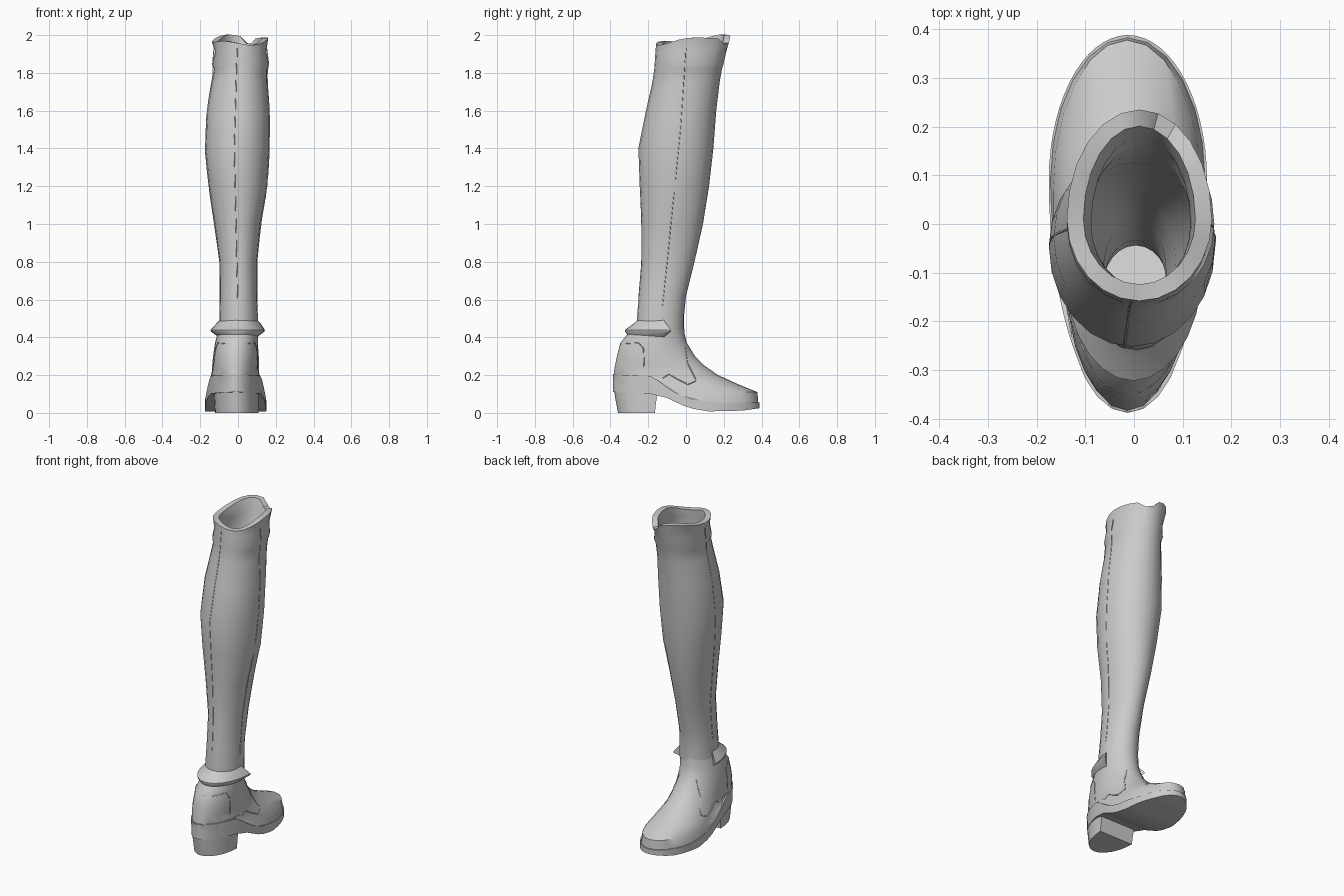
import bpy, bmesh, math
from math import pi, sin, cos
from mathutils import Vector
from mathutils.bvhtree import BVHTree

cube = bpy.data.objects.get("Cube")
if cube:
    bpy.data.objects.remove(cube)

grey = bpy.data.materials.new("grey_leather")
grey.use_nodes = True
GREY = (0.6, 0.6, 0.6, 1)
grey.diffuse_color = GREY
grey.node_tree.nodes["Principled BSDF"].inputs["Base Color"].default_value = GREY
SIDES = 24


def interp(points, v):
    """Piecewise linear lookup in a sorted list of pairs."""
    if v <= points[0][0]:
        return points[0][1]
    for (a, fa), (b, fb) in zip(points, points[1:]):
        if v <= b:
            return fa + (fb - fa) * (v - a) / (b - a)
    return points[-1][1]


def ring(z, y0, yc, y1, x0, x1, start=0, arc=2 * pi, count=SIDES):
    """Egg-shaped ring: y0 back, yc widest place, y1 front, x0 and x1 sides."""
    pts = []
    steps = count if arc > 6 else count - 1
    xm, hw = (x0 + x1) / 2, (x1 - x0) / 2
    for i in range(count):
        a = start + arc * i / steps
        depth = y1 - yc if sin(a) > 0 else yc - y0
        pts.append(Vector((xm + hw * cos(a), yc + depth * sin(a), z)))
    return pts


def loft(name, rings, closed=True, caps=False, end_caps=False):
    """Skin a list of rings; returns a search tree of the surface."""
    bm = bmesh.new()
    rows = [[bm.verts.new(p) for p in r] for r in rings]
    n = len(rows[0])
    for lo, hi in zip(rows, rows[1:]):
        for i in range(n if closed else n - 1):
            j = (i + 1) % n
            bm.faces.new((lo[i], lo[j], hi[j], hi[i]))
    if caps:
        bm.faces.new(rows[0])
        bm.faces.new(rows[-1])
    if end_caps:
        bm.faces.new([r[0] for r in rows])
        bm.faces.new([r[-1] for r in rows])
    bmesh.ops.remove_doubles(bm, verts=bm.verts, dist=0.001)
    bmesh.ops.recalc_face_normals(bm, faces=bm.faces)
    mesh = bpy.data.meshes.new(name)
    bm.to_mesh(mesh)
    tree = BVHTree.FromBMesh(bm)
    bm.free()
    mesh.materials.append(grey)
    obj = bpy.data.objects.new(name, mesh)
    bpy.context.collection.objects.link(obj)
    bpy.ops.object.select_all(action='DESELECT')
    obj.select_set(True)
    bpy.context.view_layer.objects.active = obj
    bpy.ops.object.shade_smooth_by_angle(angle=math.radians(38))
    return tree


def seam(name, tree, path, direction, subdiv=6):
    """Thin stitched bead, projected onto a surface along a direction."""
    d, pts = Vector(direction), []
    for a, b in zip(path, path[1:]):
        for k in range(subdiv):
            p = Vector(a).lerp(Vector(b), k / subdiv)
            hit = tree.ray_cast(p - d, d)[0]
            if hit:
                pts.append(hit)
    if len(pts) < 2:
        return
    curve = bpy.data.curves.new(name, 'CURVE')
    curve.dimensions = '3D'
    curve.bevel_depth = 0.0025
    curve.bevel_resolution = 0
    line = curve.splines.new('POLY')
    line.points.add(len(pts) - 1)
    for sp, p in zip(line.points, pts):
        sp.co = (*p, 1)
    curve.materials.append(grey)
    bpy.context.collection.objects.link(bpy.data.objects.new(name, curve))


# Shaft: outer skin up, wavy rim, inner lining down
shaft_sizes = [
    (0.44, -0.26, -0.13, -0.01, -0.100, 0.105),
    (0.52, -0.258, -0.13, -0.01, -0.098, 0.105),
    (0.62, -0.25, -0.12, 0.0, -0.095, 0.10),
    (0.80, -0.235, -0.10, 0.045, -0.097, 0.10),
    (1.00, -0.235, -0.08, 0.09, -0.125, 0.12),
    (1.20, -0.245, -0.06, 0.122, -0.155, 0.155),
    (1.40, -0.252, -0.045, 0.145, -0.175, 0.167),
    (1.60, -0.212, -0.03, 0.16, -0.165, 0.167),
    (1.75, -0.178, -0.01, 0.178, -0.14, 0.155),
    (1.82, -0.168, 0.0, 0.19, -0.128, 0.155),
    (1.845, -0.166, 0.0, 0.198, -0.138, 0.165),
    (1.91, -0.162, 0.0, 0.213, -0.122, 0.15),
    (1.975, -0.158, 0.01, 0.235, -0.138, 0.16),
]


def wave(pts):
    """Ragged upper edge with a notch on the front left."""
    for i, p in enumerate(pts):
        a = 2 * pi * i / SIDES
        p.z += 0.02 * sin(a) + 0.01 * cos(3 * a)
        if i in (4, 5):
            p.z -= 0.03
    return pts


def shrink(s, t):
    z, y0, yc, y1, x0, x1 = s
    return (z, y0 + t, yc, y1 - t, x0 + t, x1 - t)


outer = [ring(*s) for s in shaft_sizes]
inner = [ring(*shrink(s, 0.034)) for s in reversed(shaft_sizes[1:])]
wave(outer[-1])
wave(inner[0])
shaft_tree = loft("shaft", outer + inner)

# Flared collar around the back of the ankle
collar_sizes = [
    (0.50, -0.25, -0.12, 0, -0.09, 0.095),
    (0.48, -0.268, -0.11, 0, -0.108, 0.115),
    (0.44, -0.322, -0.08, 0, -0.145, 0.142),
    (0.43, -0.322, -0.08, 0, -0.143, 0.140),
    (0.40, -0.30, -0.12, 0, -0.10, 0.10),
]
loft("ankle_collar", [ring(*s, start=pi, arc=pi, count=15) for s in collar_sizes],
     closed=False, end_caps=True)

# Foot upper, its lower edge following the top of the sole
welt = [(-0.39, 0.2), (-0.17, 0.19), (-0.14, 0.16), (-0.07, 0.11),
        (0.02, 0.07), (0.2, 0.047), (0.39, 0.052)]
upper_sizes = [
    (0.50, -0.245, -0.13, -0.012, -0.09, 0.095),
    (0.42, -0.308, -0.14, -0.008, -0.108, 0.105),
    (0.37, -0.348, -0.15, 0.005, -0.122, 0.105),
    (0.30, -0.366, -0.15, 0.048, -0.132, 0.11),
    (0.25, -0.376, -0.13, 0.098, -0.137, 0.11),
    (0.20, -0.384, -0.08, 0.17, -0.14, 0.113),
    (0.15, -0.384, 0.0, 0.28, -0.155, 0.128),
    (0.11, -0.384, 0.07, 0.378, -0.166, 0.138),
    (0.04, -0.384, 0.09, 0.383, -0.172, 0.147),
]
upper_rings = [ring(*s) for s in upper_sizes]
for r in upper_rings:
    for p in r:
        p.z = max(p.z, interp(welt, p.y))
upper_tree = loft("foot_upper", upper_rings)

# Sole: rectangular sections from heel to toe
tread = [(-0.39, 0.11), (-0.17, 0.1), (-0.14, 0.087), (-0.1, 0.08), (-0.03, 0.045),
         (0.02, 0.025), (0.12, 0.008), (0.3, 0.012), (0.39, 0.025)]
sections = []
for i in range(31):
    a = -pi / 2 + pi * i / 30
    y = 0.09 + (0.298 if a > 0 else 0.476) * sin(a)
    w = max(cos(a), 0.02)
    top, low = interp(welt, y) + 0.004, interp(tread, y)
    x0, x1 = -0.0125 - 0.1625 * w, -0.0125 + 0.1625 * w
    sections.append([Vector(c) for c in
                     ((x0, y, low), (x1, y, low), (x1, y, top), (x0, y, top))])
loft("sole", sections, caps=True)

# Heel block with a flat front
heel_sizes = [
    (0.0, -0.36, -0.165, 0, -0.122, 0.108),
    (0.085, -0.376, -0.155, 0, -0.127, 0.108),
    (0.2, -0.388, -0.14, 0, -0.138, 0.112),
]
loft("heel", [ring(*s, start=pi, arc=pi, count=13) for s in heel_sizes], caps=True)

# Stitched seams on both sides
counter = [(-0.345, 0.365), (-0.25, 0.37), (-0.225, 0.34), (-0.22, 0.205)]
vamp = [(-0.005, 0.35), (0.01, 0.26), (0.055, 0.17), (0.01, 0.15), (-0.04, 0.175),
        (-0.09, 0.205), (-0.13, 0.18)]
side_line = [(0.0, 1.93), (-0.03, 1.5), (-0.1, 0.8), (-0.13, 0.52)]
for side, s in (("left", 1), ("right", -1)):
    for label, tree, path in (("counter", upper_tree, counter), ("vamp", upper_tree, vamp),
                              ("shaft_side", shaft_tree, side_line)):
        seam(f"{label}_seam_{side}", tree, [(0, y, z) for y, z in path], (-s, 0, 0))

# Seam down the back of the calf
seam("calf_seam", shaft_tree, [(-0.005, 0, 1.93), (-0.02, 0, 1.4), (0, 0, 0.52)], (0, 1, 0), 10)
